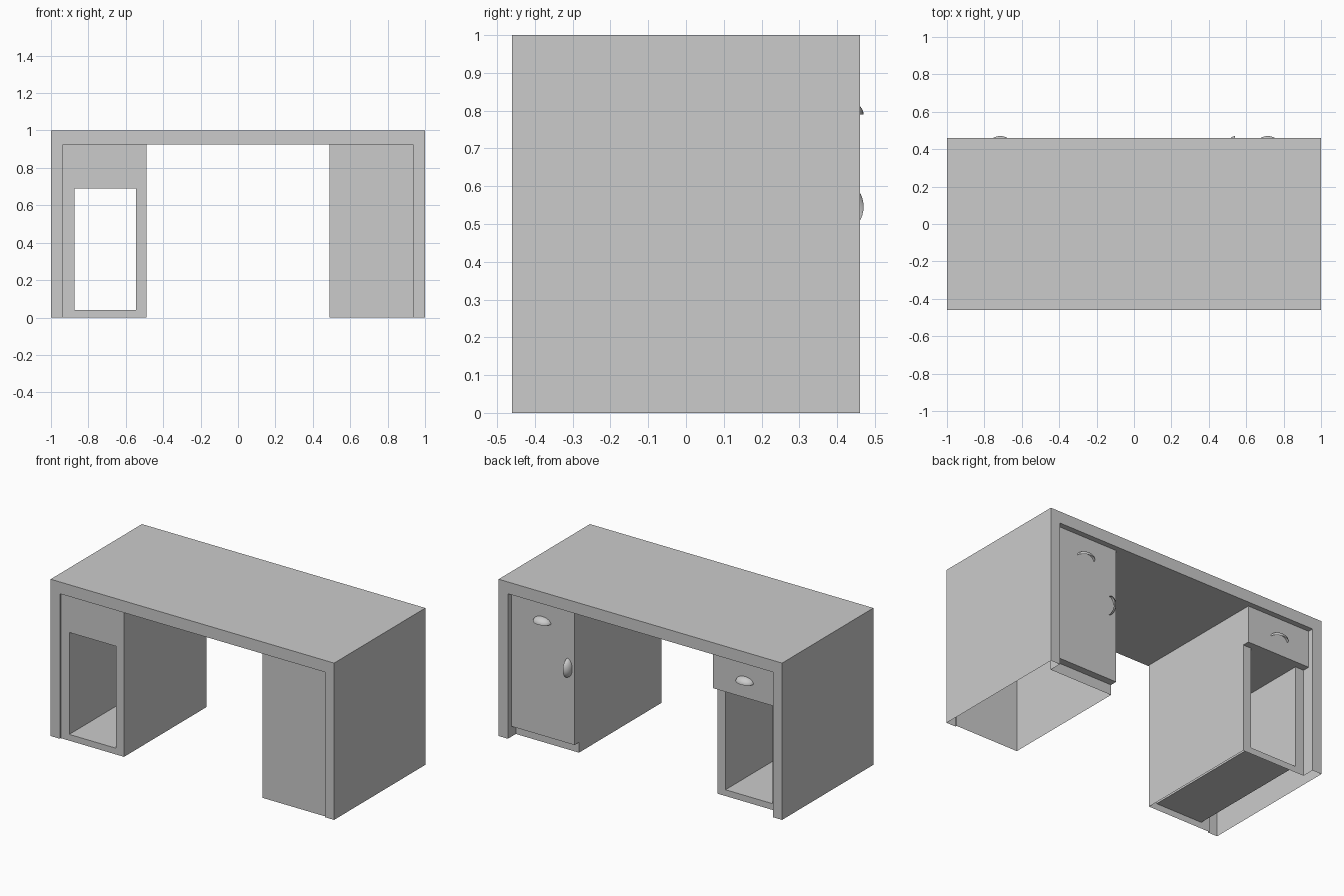
import bpy, bmesh, math
from mathutils import Matrix, Vector

if "Cube" in bpy.data.objects:
    bpy.data.objects.remove(bpy.data.objects["Cube"], do_unlink=True)

grey = bpy.data.materials.new("light_grey")
grey.use_nodes = True
colour = (0.6, 0.6, 0.6, 1)
grey.diffuse_color = colour
grey.node_tree.nodes["Principled BSDF"].inputs["Base Color"].default_value = colour

# Shared dimensions
HALF_W, HALF_D, HEIGHT = 1.0, 0.46, 1.0
UNDER = 0.925                    # underside of the worktop
INNER, SIDE = 0.489, 0.935       # cabinet inner wall, inside of end panel
FRONT, BACK, DOOR = -0.45, 0.38, 0.425
HOLE_X, HOLE_Z = (-0.875, -0.545), (0.04, 0.69)


def finish(name, bm, fix_normals=True):
    if fix_normals:
        bmesh.ops.recalc_face_normals(bm, faces=bm.faces)
    mesh = bpy.data.meshes.new(name)
    bm.to_mesh(mesh)
    bm.free()
    mesh.materials.append(grey)
    obj = bpy.data.objects.new(name, mesh)
    bpy.context.collection.objects.link(obj)
    return obj


def box(name, low, high):
    low, high = Vector(low), Vector(high)
    bm = bmesh.new()
    bmesh.ops.create_cube(bm, size=1)
    bmesh.ops.scale(bm, vec=high - low, verts=bm.verts)
    bmesh.ops.translate(bm, vec=(low + high) / 2, verts=bm.verts)
    return finish(name, bm)


def rect(bm, y, xs, zs):
    corners = ((0, 0), (1, 0), (1, 1), (0, 1))
    return [bm.verts.new((xs[i], y, zs[j])) for i, j in corners]


def bridge(bm, a, b):
    for i in range(len(a)):
        j = (i + 1) % len(a)
        bm.faces.new((a[i], a[j], b[j], b[i]))


def cabinet(name, sign, opening=False):
    """Hollow carcass with no underside; optionally a through opening."""
    plan = [(INNER, FRONT), (SIDE, FRONT), (SIDE, -HALF_D), (HALF_W, -HALF_D),
            (HALF_W, HALF_D), (SIDE, HALF_D), (SIDE, BACK), (INNER, BACK)]
    bm = bmesh.new()
    low = [bm.verts.new((sign * x, y, 0)) for x, y in plan]
    high = [bm.verts.new((sign * x, y, UNDER)) for x, y in plan]
    bridge(bm, low, high)
    if opening:
        # Replace the front and back walls with frames joined by a tunnel
        walls = [f for f in bm.faces
                 if abs(f.normal.y) > 0.9 or f.calc_area() > 0]
        walls = [f for f in walls if all(abs(v.co.y - FRONT) < 1e-4 for v in f.verts)
                 or all(abs(v.co.y - BACK) < 1e-4 for v in f.verts)]
        bmesh.ops.delete(bm, geom=walls, context='FACES_ONLY')
        rims = []
        for y in (FRONT, BACK):
            outer = rect(bm, y, (sign * SIDE, sign * INNER), (0, UNDER))
            rim = rect(bm, y, HOLE_X, HOLE_Z)
            bridge(bm, outer, rim)
            rims.append(rim)
        bridge(bm, *rims)
        bmesh.ops.remove_doubles(bm, verts=bm.verts, dist=1e-4)
    return finish(name, bm)


def cup_handle(name, location, turn=0):
    """Quarter-ellipsoid pull, open on its underside."""
    bm = bmesh.new()
    bmesh.ops.create_uvsphere(bm, u_segments=32, v_segments=16, radius=1)
    spare = [f for f in bm.faces
             if f.calc_center_median().z < 0 or f.calc_center_median().y < 0]
    bmesh.ops.delete(bm, geom=spare, context='FACES')
    bmesh.ops.scale(bm, vec=(0.06, 0.045, 0.035), verts=bm.verts)
    bmesh.ops.rotate(bm, matrix=Matrix.Rotation(turn, 3, 'Y'), verts=bm.verts)
    for f in bm.faces:
        f.smooth = True
    obj = finish(name, bm, fix_normals=False)
    obj.location = location
    return obj


# Worktop
box("worktop", (-HALF_W, -HALF_D, UNDER), (HALF_W, HALF_D, HEIGHT))

# Cabinets
cabinet("left_cabinet", 1)
cabinet("right_cabinet", -1, opening=True)

# Door and drawer stand proud of the carcass
box("door", (INNER, BACK, 0.066), (SIDE, DOOR, UNDER))
box("drawer", (-SIDE, BACK, HOLE_Z[1]), (-INNER, DOOR, UNDER))

# Handles
cup_handle("door_top_handle", (0.715, DOOR, 0.79))
cup_handle("door_side_handle", (0.54, DOOR, 0.546), -math.pi / 2)
cup_handle("drawer_handle", (-0.715, DOOR, 0.79))
